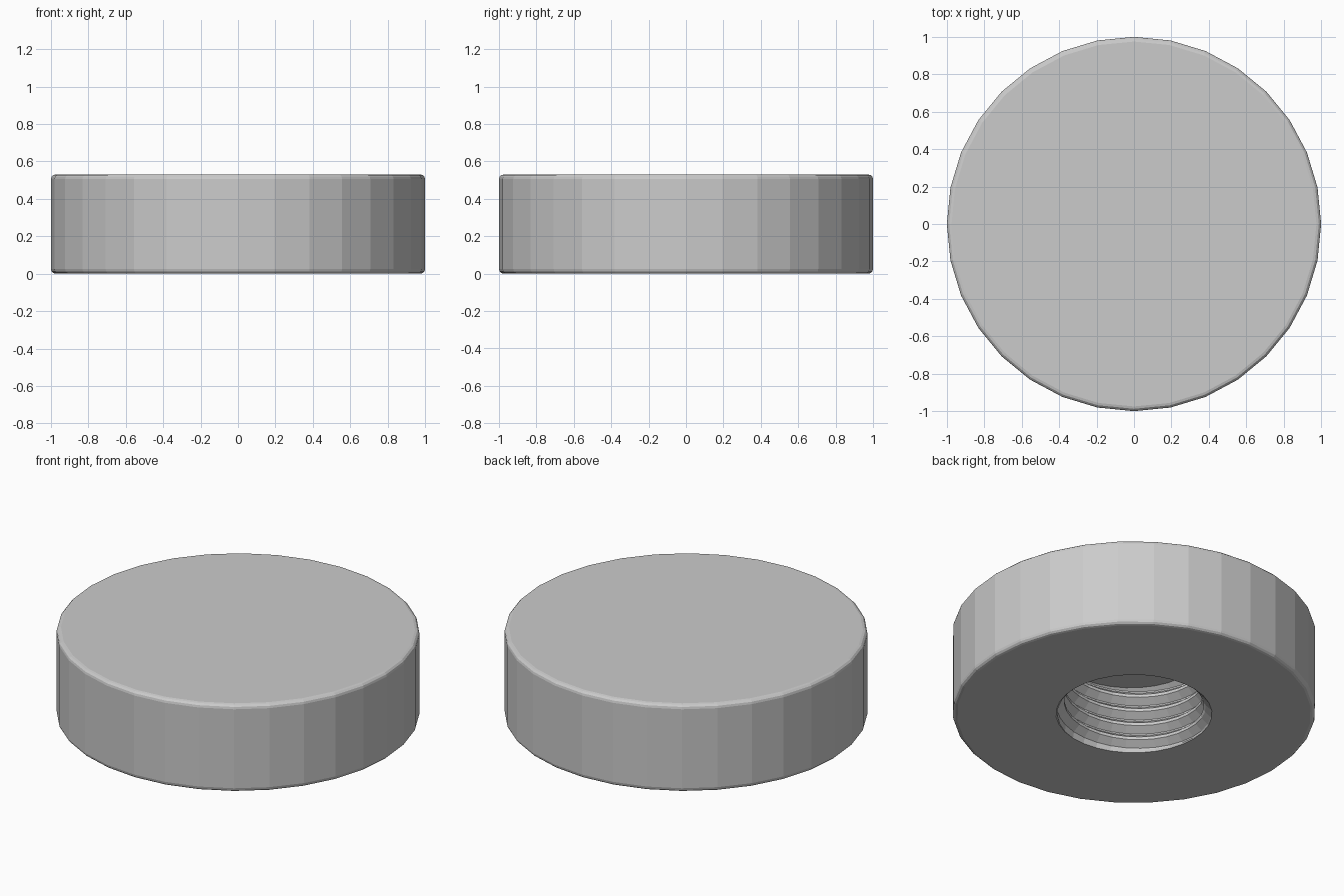
import bpy, bmesh, math

if "Cube" in bpy.data.objects:
    bpy.data.objects.remove(bpy.data.objects["Cube"])

SIDES = 32
HEIGHT = 0.53
BEVEL = 0.025
DEPTH = 0.40                 # depth of the blind threaded hole
PITCH = 0.09
MOUTH, ROOT, CREST = 0.43, 0.425, 0.385
# thread cross-section: (fraction of pitch, radius)
THREAD = [(0.0, CREST), (0.2, CREST), (0.55, ROOT), (0.65, ROOT), (1.0, CREST)]

grey = bpy.data.materials.new("light grey")
grey.diffuse_color = (0.6, 0.6, 0.6, 1)
grey.use_nodes = True
grey.node_tree.nodes["Principled BSDF"].inputs["Base Color"].default_value = grey.diffuse_color


def thread_radius(z, turn):
    t = (z / PITCH - turn) % 1.0
    r = CREST
    for (a, ra), (b, rb) in zip(THREAD, THREAD[1:]):
        if a <= t <= b:
            r = ra + (rb - ra) * (t - a) / (b - a)
            break
    return max(r, MOUTH - z)          # lead-in chamfer at the mouth


def add_grid(bm, columns):
    cols = [[bm.verts.new(p) for p in c] for c in columns]
    for a, b in zip(cols, cols[1:]):
        for i in range(len(a) - 1):
            bm.faces.new((a[i], b[i], b[i + 1], a[i + 1]))


bm = bmesh.new()

# Outer body: bottom ring, rounded edges, side and top
outline = [(MOUTH, 0.0)]
for cz, start in ((BEVEL, -90), (HEIGHT - BEVEL, 0)):
    for s in range(4):
        a = math.radians(start + 30 * s)
        outline.append((1 - BEVEL + BEVEL * math.cos(a), cz + BEVEL * math.sin(a)))
outline.append((0.0, HEIGHT))
body, hole = [], []
for j in range(SIDES + 1):
    turn = j / SIDES
    c, s = math.cos(2 * math.pi * turn), math.sin(2 * math.pi * turn)
    body.append([(r * c, r * s, z) for r, z in outline])
    # Helical thread, clipped between the mouth and the ceiling of the hole
    column = [(MOUTH * c, MOUTH * s, 0.0)]
    for k in range(-2, 6):
        for t, _ in THREAD[:-1]:
            z = min(max(PITCH * (k + t + turn), 0.0), DEPTH)
            r = thread_radius(z + (1e-7 if 0 < z < DEPTH else 0), turn)
            column.append((r * c, r * s, z))
    r = thread_radius(DEPTH, turn)
    column += [(r * c, r * s, DEPTH), (0, 0, DEPTH)]
    hole.append(column)
add_grid(bm, body)
add_grid(bm, hole)

bmesh.ops.remove_doubles(bm, verts=bm.verts[:], dist=1e-4)
bmesh.ops.dissolve_degenerate(bm, edges=bm.edges[:], dist=1e-5)
bmesh.ops.recalc_face_normals(bm, faces=bm.faces[:])

mesh = bpy.data.meshes.new("threaded_cap")
bm.to_mesh(mesh)
bm.free()
mesh.materials.append(grey)
cap = bpy.data.objects.new("threaded_cap", mesh)
bpy.context.collection.objects.link(cap)
